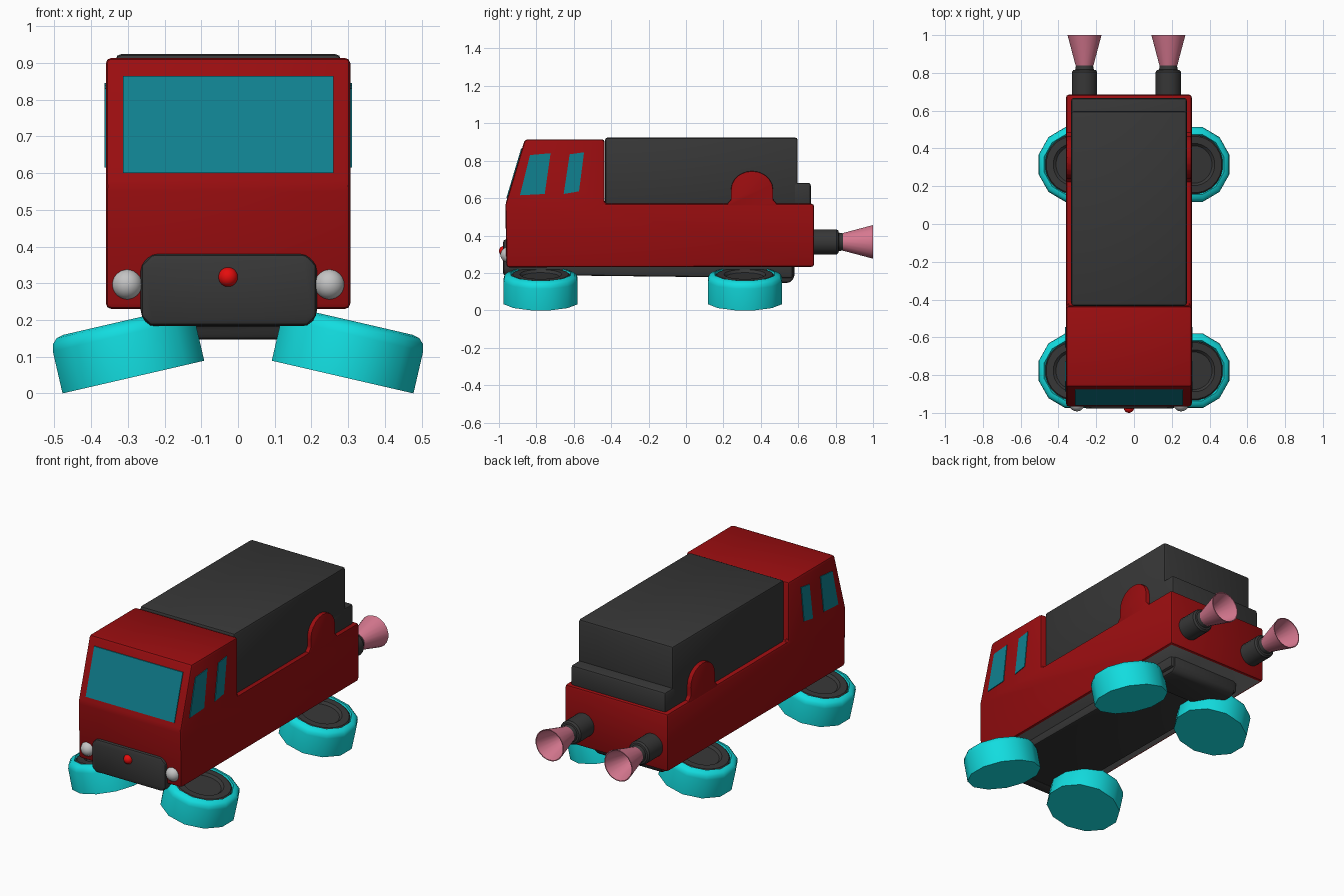
import bpy, bmesh, math
from mathutils import Matrix, Vector

if "Cube" in bpy.data.objects:
    bpy.data.objects.remove(bpy.data.objects["Cube"])


def material(name, r, g, b):
    m = bpy.data.materials.new(name)
    m.diffuse_color = (r, g, b, 1)
    m.use_nodes = True
    m.node_tree.nodes["Principled BSDF"].inputs["Base Color"].default_value = m.diffuse_color
    return m


RED = material("dark_red", 0.32, 0.004, 0.005)
DARK = material("charcoal", 0.038, 0.038, 0.038)
CYAN = material("cyan", 0.006, 0.72, 0.74)
GLASS = material("teal_glass", 0.005, 0.22, 0.28)
PINK = material("pink", 0.68, 0.19, 0.28)
PALE = material("pale_grey", 0.55, 0.55, 0.55)
BRIGHT = material("bright_red", 0.78, 0.004, 0.004)
GREY = material("underside_grey", 0.20, 0.20, 0.20)

X0, X1 = -0.36, 0.306          # body sides (body sits slightly off centre)
XC = (X0 + X1) / 2


def finish(name, bm, mats, angle=35):
    bmesh.ops.recalc_face_normals(bm, faces=bm.faces)
    me = bpy.data.meshes.new(name)
    bm.to_mesh(me)
    bm.free()
    for m in mats:
        me.materials.append(m)
    ob = bpy.data.objects.new(name, me)
    bpy.context.collection.objects.link(ob)
    bpy.ops.object.select_all(action='DESELECT')
    ob.select_set(True)
    bpy.context.view_layer.objects.active = ob
    bpy.ops.object.shade_smooth_by_angle(angle=math.radians(angle))
    return ob


def prism(name, profile, a, b, mat, bevel=0.0, axis='X', under=None):
    """Extrude a (y,z) profile along x, or an (x,z) profile along y."""
    bm = bmesh.new()
    put = (lambda p, t: (t, *p)) if axis == 'X' else (lambda p, t: (p[0], t, p[1]))
    f = bm.faces.new([bm.verts.new(put(p, a)) for p in profile])
    ext = bmesh.ops.extrude_face_region(bm, geom=[f])
    step = Vector((b - a, 0, 0)) if axis == 'X' else Vector((0, b - a, 0))
    bmesh.ops.translate(bm, vec=step, verts=[v for v in ext['geom'] if isinstance(v, bmesh.types.BMVert)])
    bmesh.ops.recalc_face_normals(bm, faces=bm.faces)
    if bevel:
        bmesh.ops.bevel(bm, geom=bm.edges[:], offset=bevel, segments=2, profile=0.5,
                        affect='EDGES', clamp_overlap=True)
    if under:
        bm.normal_update()
        for face in bm.faces:
            if face.normal.z < -0.95:
                face.material_index = 1
    return finish(name, bm, [mat, under] if under else [mat], 30)


def lathe(name, profile, sides, mat, matrix):
    """Spin an (r,z) profile about z, then place it."""
    bm = bmesh.new()
    rings = []
    for r, z in profile:
        if r == 0:
            rings.append([bm.verts.new((0, 0, z))] * sides)
        else:
            rings.append([bm.verts.new((r * math.cos(2 * math.pi * (i + .5) / sides),
                                        r * math.sin(2 * math.pi * (i + .5) / sides), z))
                          for i in range(sides)])
    for lo, hi in zip(rings, rings[1:]):
        for i in range(sides):
            j = (i + 1) % sides
            vs = list(dict.fromkeys([lo[i], lo[j], hi[j], hi[i]]))
            bm.faces.new(vs)
    bm.transform(matrix)
    return finish(name, bm, [mat])


def ball(name, r, loc, mat):
    bm = bmesh.new()
    bmesh.ops.create_uvsphere(bm, u_segments=20, v_segments=12, radius=r,
                              matrix=Matrix.Translation(loc))
    return finish(name, bm, [mat])


# Red cab and bed, grey underneath
prism("van_body", [(-0.96, 0.23), (-0.966, 0.565), (-0.862, 0.914), (-0.435, 0.914),
                   (-0.435, 0.57), (0.685, 0.57), (0.685, 0.232)],
      X0, X1, RED, 0.015, under=GREY)

# Dark rear cover with lower step at the back
prism("rear_cover", [(-0.433, 0.54), (-0.433, 0.924), (0.597, 0.924), (0.597, 0.54)],
      -0.333, 0.28, DARK, 0.014)
prism("cover_step", [(0.4, 0.54), (0.4, 0.682), (0.667, 0.682), (0.667, 0.54)],
      -0.333, 0.28, DARK, 0.014)

# Arched red humps over the rear wheels
arch = [(0.353 + 0.113 * math.cos(t), 0.645 + 0.1 * math.sin(t))
        for t in [math.pi * i / 10 for i in range(11)]]
prism("rear_arch", [(0.486, 0.55), (0.484, 0.572), (0.466, 0.59)] + arch
      + [(0.24, 0.59), (0.222, 0.572), (0.22, 0.55)], X0 + 0.002, X1 - 0.002, RED, 0.006)

# Windscreen plate on the sloping front
slope = lambda z: -0.966 + (z - 0.565) * 0.104 / 0.349
prism("windscreen", [(slope(0.6) - 0.005, 0.6), (slope(0.865) - 0.005, 0.865),
                     (slope(0.865) + 0.003, 0.865), (slope(0.6) + 0.003, 0.6)],
      -0.313, 0.26, GLASS)

# Side windows, both sides
panes = {"door_window": [(-0.888, 0.615), (-0.834, 0.83), (-0.724, 0.84), (-0.755, 0.622)],
         "rear_cab_window": [(-0.654, 0.622), (-0.622, 0.834), (-0.545, 0.845), (-0.572, 0.636)]}
for name, pane in panes.items():
    for side, x in (("right", X1), ("left", X0)):
        prism(f"{name}_{side}", pane, x - 0.004, x + 0.004, GLASS)

# Front bumper with lights
prism("bumper", [(-0.265, 0.21), (-0.24, 0.183), (0.19, 0.183), (0.215, 0.21),
                 (0.215, 0.35), (0.185, 0.38), (-0.235, 0.38), (-0.265, 0.35)],
      -0.978, -0.9, DARK, 0.016, axis='Y')
for side, x in (("left", -0.302), ("right", 0.249)):
    ball(f"headlight_{side}", 0.042, (x, -0.95, 0.297), PALE)
ball("nose_light", 0.027, (XC, -0.973, 0.317), BRIGHT)

# Undercarriage and deeper rear block
prism("undercarriage", [(-0.94, 0.26), (-0.94, 0.19), (0.57, 0.172), (0.57, 0.26)],
      -0.262, 0.21, DARK, 0.012)
prism("rear_block", [(0.33, 0.26), (0.36, 0.147), (0.555, 0.147), (0.58, 0.175), (0.58, 0.26)],
      -0.245, 0.192, DARK, 0.015)

# Outward tilted hover wheels
tilt = math.radians(13)
for end, y in (("front", -0.777), ("rear", 0.315)):
    for side, s in (("left", -1), ("right", 1)):
        m = Matrix.Translation((s * 0.285, y, 0.0446)) @ Matrix.Rotation(s * tilt, 4, 'Y')
        lathe(f"{end}_tyre_{side}", [(0, 0), (0.205, 0), (0.205, 0.118), (0.2, 0.137), (0.186, 0.15),
                                     (0.165, 0.155), (0.155, 0.12), (0, 0.12)], 12, CYAN, m)
        lathe(f"{end}_hub_{side}", [(0, 0.115), (0.157, 0.115), (0.157, 0.146), (0.15, 0.152),
                                    (0.112, 0.152), (0.1, 0.138), (0, 0.138)], 24, DARK, m)

# Twin rear thrusters with hollow nozzles
for side, x in (("left", -0.262), ("right", 0.182)):
    m = Matrix.Translation((x, 0, 0.366)) @ Matrix.Rotation(-math.pi / 2, 4, 'X')
    lathe(f"thruster_{side}", [(0, 0.66), (0.068, 0.66), (0.068, 0.805), (0.06, 0.815),
                               (0.05, 0.817), (0.045, 0.845), (0, 0.845)], 20, DARK, m)
    lathe(f"nozzle_{side}", [(0, 0.84), (0.048, 0.84), (0.091, 1.0), (0.086, 1.0),
                             (0.044, 0.855), (0, 0.855)], 20, PINK, m)
